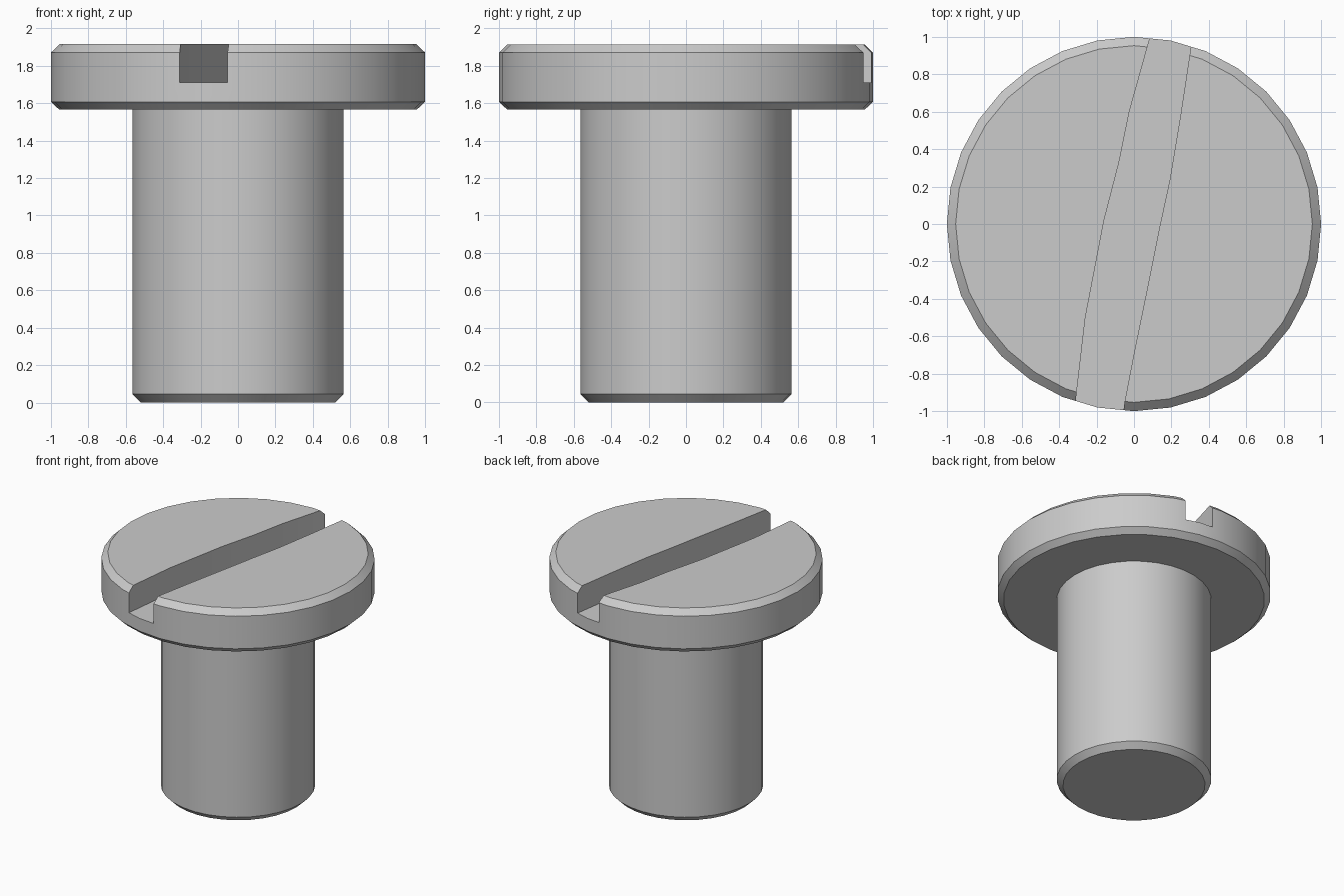
import bpy, bmesh, math

if "Cube" in bpy.data.objects:
    bpy.data.objects.remove(bpy.data.objects["Cube"])

SIDES = 32


def mesh_object(name, bm):
    bmesh.ops.recalc_face_normals(bm, faces=bm.faces)
    mesh = bpy.data.meshes.new(name)
    bm.to_mesh(mesh)
    bm.free()
    obj = bpy.data.objects.new(name, mesh)
    bpy.context.collection.objects.link(obj)
    return obj


def lathe(name, profile):
    """Stack rings of (radius, z), bridge them and cap both ends."""
    bm = bmesh.new()
    rings = [[bm.verts.new((r * math.cos(2 * math.pi * i / SIDES),
                            r * math.sin(2 * math.pi * i / SIDES), z))
              for i in range(SIDES)] for r, z in profile]
    for a, b in zip(rings, rings[1:]):
        for i in range(SIDES):
            j = (i + 1) % SIDES
            bm.faces.new((a[i], a[j], b[j], b[i]))
    bm.faces.new(rings[0])
    bm.faces.new(rings[-1])
    return mesh_object(name, bm)


# Screw: chamfered shank and chamfered flat head in one profile
screw = lathe("slotted_screw", [
    (0.52, 0.0), (0.565, 0.045), (0.565, 1.565),
    (0.955, 1.565), (1.0, 1.607), (1.0, 1.87), (0.953, 1.915)])

# Slot cutter: gently S-curved strip across the head
left = [(-0.325, -1.1), (-0.31, -0.93), (-0.26, -0.5), (-0.16, 0.02),
        (-0.08, 0.33), (-0.025, 0.6), (0.07, 0.94), (0.115, 1.1)]
right = [(-0.07, -1.1), (-0.05, -0.95), (0.0, -0.69), (0.08, -0.3),
         (0.14, 0.0), (0.19, 0.23), (0.25, 0.59), (0.30, 0.92), (0.325, 1.1)]
bm = bmesh.new()
base = bm.faces.new([bm.verts.new((x, y, 1.71)) for x, y in left[::-1] + right])
top = bmesh.ops.extrude_face_region(bm, geom=[base], use_keep_orig=True)["geom"]
bmesh.ops.translate(bm, vec=(0, 0, 0.5),
                    verts=[v for v in top if isinstance(v, bmesh.types.BMVert)])
cutter = mesh_object("slot_cutter", bm)
cutter.hide_render = True

# Cut the slot, then smooth the round walls
bpy.context.view_layer.objects.active = screw
screw.select_set(True)
cutter.select_set(False)
cut = screw.modifiers.new("slot", 'BOOLEAN')
cut.operation = 'DIFFERENCE'
cut.solver = 'EXACT'
cut.object = cutter
bpy.ops.object.modifier_apply(modifier=cut.name)
bpy.data.objects.remove(cutter)
bpy.ops.object.shade_smooth_by_angle(angle=math.radians(30))
